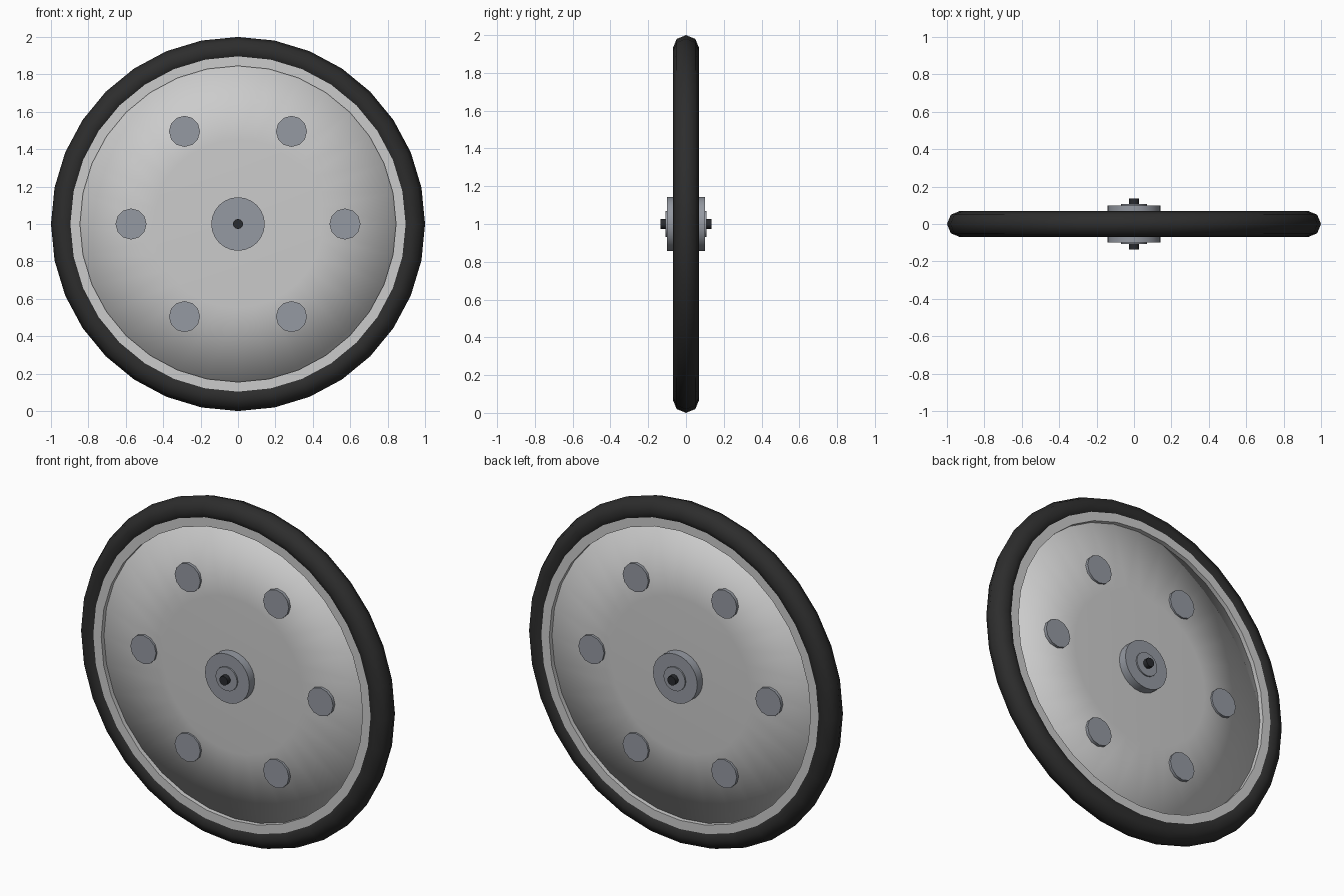
import bpy, bmesh, math

if "Cube" in bpy.data.objects:
    bpy.data.objects.remove(bpy.data.objects["Cube"])

def material(name, rgb):
    m = bpy.data.materials.new(name)
    m.diffuse_color = (*rgb, 1)
    m.use_nodes = True
    m.node_tree.nodes["Principled BSDF"].inputs["Base Color"].default_value = m.diffuse_color
    return m

rubber = material("black_rubber", (0.026, 0.026, 0.026))
silver = material("light_grey_metal", (0.60, 0.60, 0.60))
steel = material("blue_grey_steel", (0.30, 0.32, 0.36))
dark = material("dark_axle_metal", (0.022, 0.024, 0.028))

def lathe(name, profile, sides, mat, closed=False, smooth=180, centre=(0, 0, 1)):
    """Spin (radius, y) points around the y axis; radius 0 gives a pole."""
    bm = bmesh.new()
    rings = []
    for r, y in profile:
        if r == 0:
            rings.append([bm.verts.new((0, y, 0))] * sides)
        else:
            rings.append([bm.verts.new((r * math.sin(a), y, r * math.cos(a)))
                          for a in (2 * math.pi * i / sides for i in range(sides))])
    pairs = list(zip(rings, rings[1:]))
    if closed:
        pairs.append((rings[-1], rings[0]))
    for a, b in pairs:
        for i in range(sides):
            j = (i + 1) % sides
            quad = list(dict.fromkeys((a[i], a[j], b[j], b[i])))
            bm.faces.new(quad)
    bmesh.ops.recalc_face_normals(bm, faces=bm.faces)
    me = bpy.data.meshes.new(name)
    bm.to_mesh(me)
    bm.free()
    me.materials.append(mat)
    ob = bpy.data.objects.new(name, me)
    ob.location = centre
    bpy.context.collection.objects.link(ob)
    bpy.ops.object.select_all(action='DESELECT')
    ob.select_set(True)
    bpy.context.view_layer.objects.active = ob
    if smooth >= 180:
        bpy.ops.object.shade_smooth()
    else:
        bpy.ops.object.shade_smooth_by_angle(angle=math.radians(smooth))
    return ob

def drum(name, radius, half, sides, mat, centre=(0, 0, 1)):
    """Closed cylinder along y."""
    return lathe(name, [(0, -half), (radius, -half), (radius, half), (0, half)],
                 sides, mat, smooth=40, centre=centre)

# Tyre: eight-sided tube swept around the wheel
tube = [(0.93 + 0.07 * math.cos(k * math.pi / 4), 0.07 * math.sin(k * math.pi / 4))
        for k in range(8)]
lathe("tyre", tube, 32, rubber, closed=True)

# Rim band seated in the tyre
lathe("rim", [(0.845, -0.056), (0.91, -0.056), (0.91, 0.056), (0.845, 0.056)],
      32, silver, closed=True, smooth=40)

# Domed wheel disc, smooth over its edge
lathe("wheel_disc", [(0, -0.05), (0.45, -0.05), (0.848, -0.03),
                     (0.848, 0.03), (0.45, 0.05), (0, 0.05)], 32, silver)

# Hub plate, hub collar and axle
drum("hub_plate", 0.143, 0.10, 24, steel)
drum("hub_collar", 0.07, 0.108, 16, steel)
drum("axle", 0.027, 0.135, 10, dark)

# Six round studs through the disc
for i in range(6):
    a = i * math.pi / 3
    drum(f"stud_{i + 1}", 0.083, 0.058, 12, steel,
         (0.572 * math.cos(a), 0, 1 + 0.572 * math.sin(a)))
